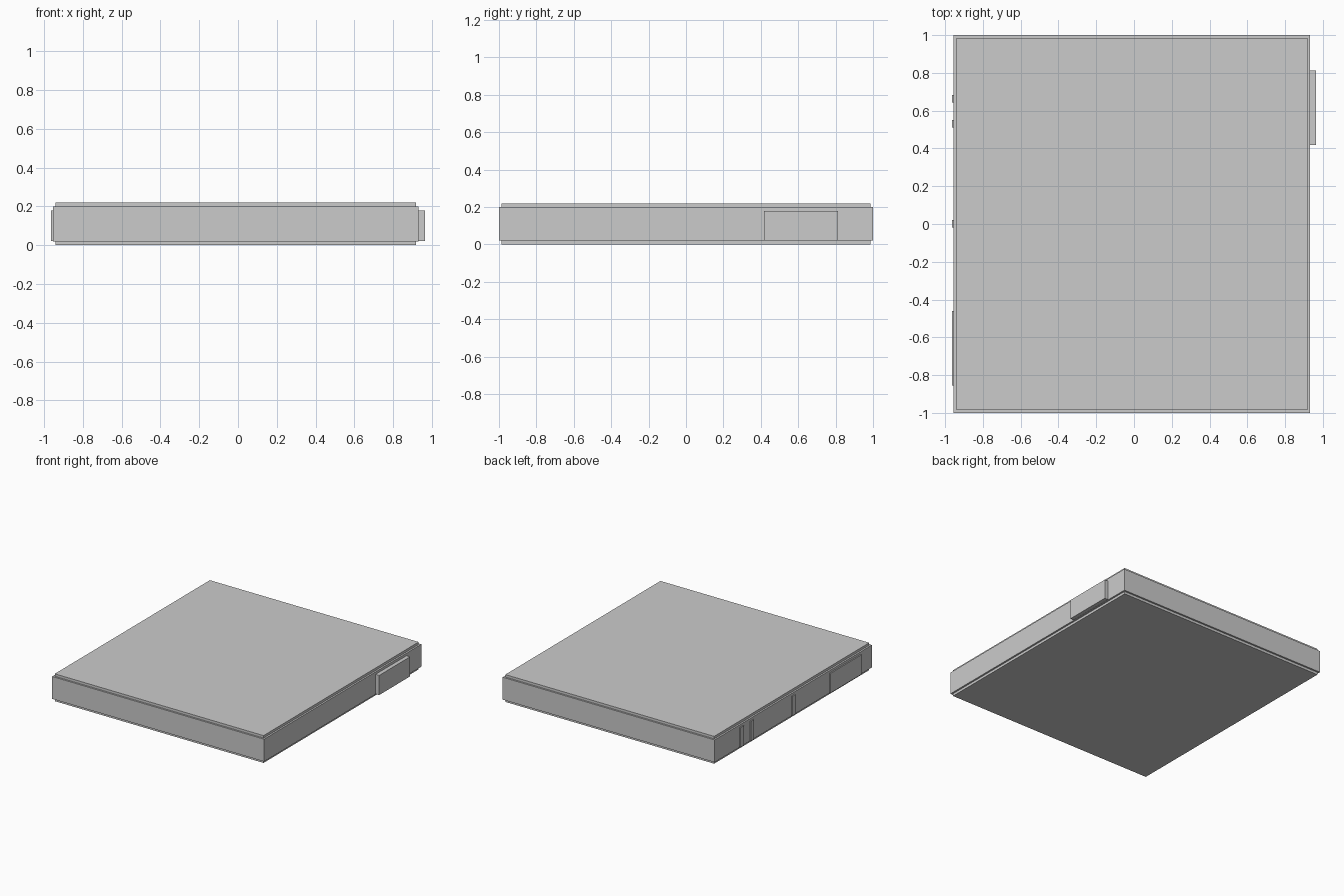
import bpy
import bmesh

if "Cube" in bpy.data.objects:
    bpy.data.objects.remove(bpy.data.objects["Cube"])


def box(name, x, y, z):
    """Add a sharp-edged box spanning the given (min, max) ranges."""
    bm = bmesh.new()
    bmesh.ops.create_cube(bm, size=1)
    for v in bm.verts:
        v.co = [(lo + hi) / 2 + c * (hi - lo) for c, (lo, hi) in zip(v.co, (x, y, z))]
    mesh = bpy.data.meshes.new(name)
    bm.to_mesh(mesh)
    bm.free()
    obj = bpy.data.objects.new(name, mesh)
    bpy.context.collection.objects.link(obj)
    return obj


LEFT, RIGHT = -0.955, 0.932
INSET = 0.014

# Main slab
box("body", (LEFT, RIGHT), (-1, 1), (0.02, 0.2))

# Slightly inset panels above and below
for name, z in (("bottom_panel", (0, 0.02)), ("top_panel", (0.2, 0.22))):
    box(name, (LEFT + INSET, RIGHT - INSET), (-1 + INSET, 1 - INSET), z)

# Large raised block on the right side
tab_z = (0.022, 0.18)
box("right_tab", (RIGHT, 0.964), (0.418, 0.813), tab_z)

# Shallow raised strips along the left side
strips = {
    "left_long_strip": (-0.855, -0.46),
    "left_rib_middle": (-0.018, 0.022),
    "left_rib_inner": (0.51, 0.55),
    "left_rib_outer": (0.642, 0.684),
}
for name, y in strips.items():
    box(name, (-0.964, LEFT), y, tab_z)
